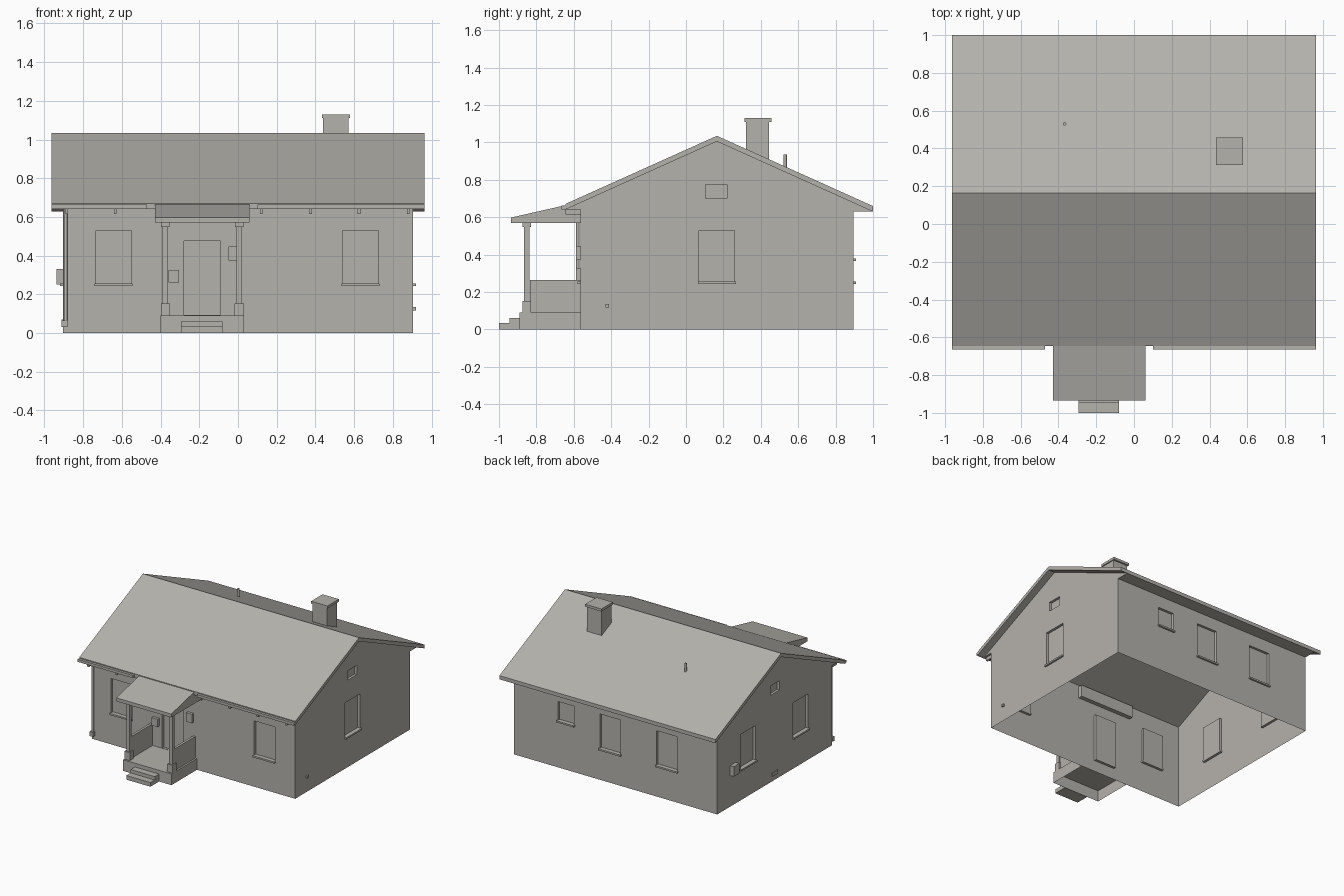
import bpy, bmesh
from mathutils import Vector

cube = bpy.data.objects.get("Cube")
if cube:
    bpy.data.objects.remove(cube, do_unlink=True)

stone = bpy.data.materials.new("warm_grey")
stone.use_nodes = True
GREY = (0.46, 0.445, 0.41, 1)
stone.diffuse_color = GREY
stone.node_tree.nodes["Principled BSDF"].inputs["Base Color"].default_value = GREY

# Main house measurements
WX, FRONT, BACK = 0.905, -0.565, 0.895
RIDGE_Y, RIDGE_Z, SLOPE, THICK = 0.165, 1.035, 0.45, 0.03
EAVE_F, EAVE_B, ROOF_X = -0.645, 1.0, 0.963


def roof_z(y):
    return RIDGE_Z - SLOPE * abs(y - RIDGE_Y)


def finish(name, bm):
    mesh = bpy.data.meshes.new(name)
    bm.to_mesh(mesh)
    bm.free()
    mesh.materials.append(stone)
    obj = bpy.data.objects.new(name, mesh)
    bpy.context.scene.collection.objects.link(obj)
    return obj


def box(name, x, y, z, open_bottom=False):
    bm = bmesh.new()
    bmesh.ops.create_cube(bm, size=1)
    for v in bm.verts:
        v.co = [(a + b) / 2 + c * (b - a) for (a, b), c in zip((x, y, z), v.co)]
    if open_bottom:
        low = min(bm.faces, key=lambda f: f.calc_center_median().z)
        bmesh.ops.delete(bm, geom=[low], context='FACES_ONLY')
    return finish(name, bm)


def prism(name, profile, x0, x1):
    """Extrude a (y, z) profile along x."""
    bm = bmesh.new()
    face = bm.faces.new([bm.verts.new((x0, y, z)) for y, z in profile])
    new = bmesh.ops.extrude_face_region(bm, geom=[face])["geom"]
    moved = [v for v in new if isinstance(v, bmesh.types.BMVert)]
    bmesh.ops.translate(bm, verts=moved, vec=(x1 - x0, 0, 0))
    bmesh.ops.recalc_face_normals(bm, faces=bm.faces)
    return finish(name, bm)


def pipe(name, x, y, z0, z1, r):
    bm = bmesh.new()
    bmesh.ops.create_cone(bm, cap_ends=True, segments=12, radius1=r, radius2=r, depth=z1 - z0)
    bmesh.ops.translate(bm, verts=bm.verts, vec=(x, y, (z0 + z1) / 2))
    return finish(name, bm)


def wall(name, outline, openings, place, out, depth=0.02):
    """Flat wall with recessed openings (u0, u1, v0, v1)."""
    bm = bmesh.new()

    def ring(points, d):
        return [bm.verts.new(place(u, v, d)) for u, v in points]

    def loop(verts):
        return [bm.edges.new((a, b)) for a, b in zip(verts, verts[1:] + verts[:1])]

    edges = loop(ring(outline, 0))
    rims = []
    for u0, u1, v0, v1 in openings:
        corners = [(u0, v0), (u1, v0), (u1, v1), (u0, v1)]
        rim = ring(corners, 0)
        edges += loop(rim)
        rims.append((rim, ring(corners, depth)))
    bmesh.ops.triangle_fill(bm, edges=edges, use_beauty=True, use_dissolve=False, normal=out)
    for rim, inner in rims:
        for i in range(4):
            j = (i + 1) % 4
            bm.faces.new((rim[i], rim[j], inner[j], inner[i]))
        bm.faces.new(inner)
    bmesh.ops.recalc_face_normals(bm, faces=bm.faces)
    bm.normal_update()
    big = max(bm.faces, key=lambda f: f.calc_area())
    if big.normal.dot(Vector(out)) < 0:
        bmesh.ops.reverse_faces(bm, faces=bm.faces)
    return finish(name, bm)


# Walls with windows, door and gable vents
LOW, HIGH = 0.255, 0.53
front_windows = [(-0.735, -0.55, LOW, HIGH), (0.54, 0.725, LOW, HIGH)]
back_windows = [(0.37, 0.515, 0.38, HIGH), (-0.045, 0.14, LOW, HIGH), (-0.55, -0.365, LOW, HIGH)]
left_windows = [(0.07, 0.26, LOW, HIGH)]
right_windows = [(0.41, 0.6, LOW, HIGH), (-0.26, -0.07, LOW, HIGH)]
door = (-0.28, -0.09, 0.092, 0.475)
vent = (0.105, 0.22, 0.7, 0.775)

top_f, top_b = roof_z(FRONT) - THICK, roof_z(BACK) - THICK
gable = [(FRONT, 0), (BACK, 0), (BACK, top_b), (RIDGE_Y, RIDGE_Z - THICK), (FRONT, top_f)]


def rect(h):
    return [(-WX, 0), (WX, 0), (WX, h), (-WX, h)]


wall("front_wall", rect(top_f), front_windows + [door],
     lambda u, v, d: (u, FRONT + d, v), (0, -1, 0))
wall("back_wall", rect(top_b), back_windows, lambda u, v, d: (u, BACK - d, v), (0, 1, 0))
wall("left_wall", gable, left_windows + [vent], lambda u, v, d: (WX - d, u, v), (1, 0, 0))
wall("right_wall", gable, right_windows + [vent], lambda u, v, d: (-WX + d, u, v), (-1, 0, 0))

# Window sills
for u0, u1, v, _ in front_windows:
    box("front_sill", (u0 - .006, u1 + .006), (FRONT - .015, FRONT + .02), (v - .013, v))
for u0, u1, v, _ in back_windows:
    box("back_sill", (u0 - .006, u1 + .006), (BACK - .02, BACK + .015), (v - .013, v))
for side, group in ((1, left_windows), (-1, right_windows)):
    for u0, u1, v, _ in group:
        xs = sorted((side * (WX - .02), side * (WX + .015)))
        box("side_sill", xs, (u0 - .006, u1 + .006), (v - .013, v))

# Roof slab and boxed eaves
tops = [(EAVE_F, roof_z(EAVE_F)), (RIDGE_Y, RIDGE_Z), (EAVE_B, roof_z(EAVE_B))]
prism("roof", tops + [(y, z - THICK) for y, z in reversed(tops)], -ROOF_X, ROOF_X)
for name, eave, edge, top in (("front_soffit", EAVE_F, FRONT, top_f),
                              ("back_soffit", EAVE_B, BACK, top_b)):
    low = roof_z(eave) - THICK
    prism(name, [(eave, low), (edge, low), (edge, top)], -WX, WX)

# Gutters, brackets and downpipe
for x in ((-ROOF_X, -0.47), (0.1, ROOF_X)):
    box("gutter", x, (-0.665, -0.643), (0.642, 0.663))
for x in (-0.885, -0.635, 0.12, 0.375, 0.625, 0.88):
    box("eave_bracket", (x - .007, x + .007), (-0.645, FRONT), (0.615, 0.642))
pipe("downpipe", -0.89, -0.578, 0.03, 0.64, 0.009)
box("downpipe_foot", (-0.912, -0.88), (-0.59, FRONT), (0.03, 0.065))

# Chimney and roof vent pipe
box("chimney", (0.44, 0.57), (0.32, 0.445), (0.86, 1.11))
box("chimney_cap", (0.433, 0.578), (0.313, 0.458), (1.11, 1.13))
pipe("vent_pipe", -0.367, 0.53, 0.84, 0.935, 0.009)

# Porch floor and steps
box("porch_floor", (-0.4, 0.03), (-0.89, FRONT), (0, 0.09), open_bottom=True)
box("upper_step", (-0.295, -0.08), (-0.945, -0.89), (0, 0.06))
box("lower_step", (-0.295, -0.08), (-1.0, -0.945), (0, 0.033))

# Porch columns and side panels
for x in (-0.375, 0.006):
    box("column_base", (x - .024, x + .024), (-0.875, -0.828), (0.09, 0.153))
    box("column", (x - .014, x + .014), (-0.865, -0.837), (0.153, 0.57))
    box("column_cap", (x - .022, x + .022), (-0.873, -0.829), (0.548, 0.57))
    box("porch_side_panel", (x - .01, x + .01), (-0.835, FRONT), (0.09, 0.265))

# Porch roof wedge running into the house
prism("porch_roof", [(-0.935, 0.57), (-0.53, 0.57), (-0.53, 0.665), (-0.64, 0.665),
                     (-0.935, 0.598)], -0.43, 0.06)

# Small wall fittings
box("mailbox", (-0.36, -0.305), (-0.588, FRONT), (0.262, 0.325))
box("porch_lamp", (-0.05, 0.0), (-0.588, FRONT), (0.375, 0.447))
box("meter_box", (-0.937, -WX), (0.66, 0.73), (0.25, 0.33))
box("floor_vent", (-0.912, -WX), (0.13, 0.2), (0.04, 0.07))
box("tap", (WX, 0.92), (-0.43, -0.412), (0.117, 0.135))
